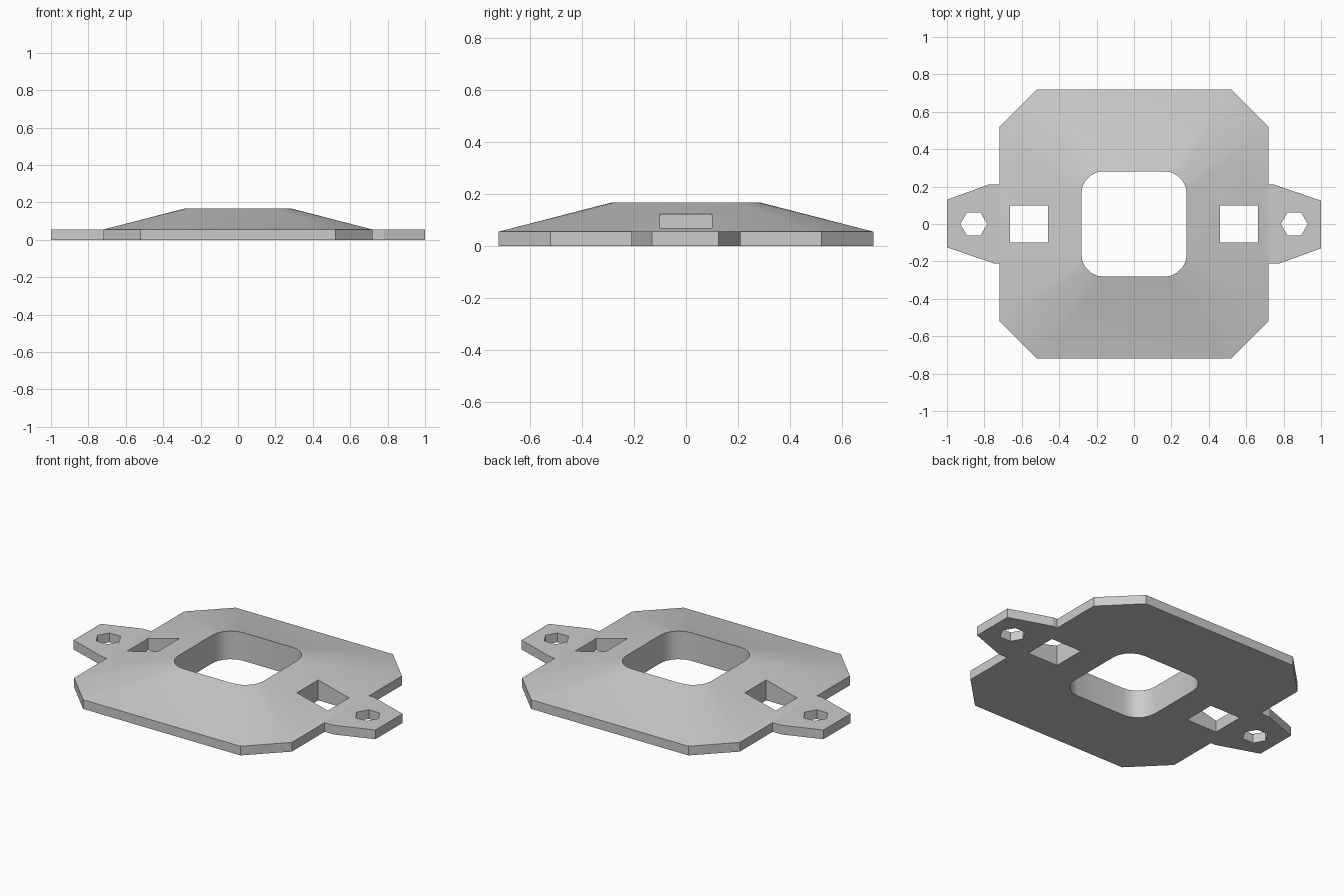
import bpy, bmesh, math

cube = bpy.data.objects.get("Cube")
if cube:
    bpy.data.objects.remove(cube, do_unlink=True)

RIM, TOP = 0.055, 0.168      # heights of the rim and the opening
HALF, CHAMFER = 0.72, 0.2    # octagonal outline
OPEN, RADIUS = 0.282, 0.12   # rounded square opening

grey = bpy.data.materials.new("plain grey")
grey.use_nodes = True
grey.diffuse_color = (0.6, 0.6, 0.6, 1)
grey.node_tree.nodes["Principled BSDF"].inputs["Base Color"].default_value = grey.diffuse_color


def make_object(name, bm):
    bmesh.ops.recalc_face_normals(bm, faces=bm.faces)
    mesh = bpy.data.meshes.new(name)
    bm.to_mesh(mesh)
    bm.free()
    mesh.materials.append(grey)
    obj = bpy.data.objects.new(name, mesh)
    bpy.context.collection.objects.link(obj)
    return obj


def prism(name, outline, z0, z1):
    bm = bmesh.new()
    base = bm.faces.new([bm.verts.new((x, y, z0)) for x, y in outline])
    new = bmesh.ops.extrude_face_region(bm, geom=[base], use_keep_orig=True)["geom"]
    bmesh.ops.translate(bm, vec=(0, 0, z1 - z0),
                        verts=[v for v in new if isinstance(v, bmesh.types.BMVert)])
    return make_object(name, bm)


def ring(cx, cy, r, count, start=0.0, sweep=math.tau):
    return [(cx + r * math.cos(start + sweep * i / count),
             cy + r * math.sin(start + sweep * i / count)) for i in range(count)]


def cut(target, cutter):
    mod = target.modifiers.new("cut", "BOOLEAN")
    mod.operation, mod.solver, mod.object = "DIFFERENCE", "EXACT", cutter
    bpy.context.view_layer.objects.active = target
    bpy.ops.object.modifier_apply(modifier=mod.name)
    bpy.data.objects.remove(cutter, do_unlink=True)


# Outlines of the chamfered plate and the rounded opening
inner = HALF - CHAMFER
octagon = [(sx * a, sy * b) for sx in (1, -1) for sy in (1, -1)
           for a, b in ((HALF, inner), (inner, HALF))]
opening = []
for k in range(4):
    angle = k * math.pi / 2
    c = OPEN - RADIUS
    sx, sy = ((1, 1), (-1, 1), (-1, -1), (1, -1))[k]
    opening += ring(sx * c, sy * c, RADIUS, 5, angle, math.pi / 2)
    end = angle + math.pi / 2
    opening.append((sx * c + RADIUS * math.cos(end), sy * c + RADIUS * math.sin(end)))

# Sloped body: hull of the plate and the raised opening
bm = bmesh.new()
for outline, z in ((octagon, 0), (octagon, RIM), (opening, TOP)):
    for x, y in outline:
        bm.verts.new((x, y, z))
bmesh.ops.convex_hull(bm, input=bm.verts)
bmesh.ops.dissolve_limit(bm, angle_limit=0.002, verts=bm.verts, edges=bm.edges)
body = make_object("sloped_plate", bm)
cut(body, prism("opening_cutter", opening, -0.1, 0.3))

# Square slots and mounting tabs, turned half a circle for the other side
for side, s in (("left", 1), ("right", -1)):
    slot = [(0.46, -0.1), (0.664, -0.1), (0.664, 0.1), (0.46, 0.1)]
    cut(body, prism("slot_cutter", [(s * x, s * y) for x, y in slot], -0.1, 0.3))
    tab = [(HALF, -0.21), (0.78, -0.21), (1, -0.13), (1, 0.125), (0.75, 0.21), (HALF, 0.21)]
    ear = prism(side + "_mounting_tab", [(s * x, s * y) for x, y in tab], 0, RIM)
    cut(ear, prism("bolt_cutter", ring(s * 0.857, 0, 0.072, 6), -0.1, 0.2))

# Soft slopes and rounded opening, crisp edges
bpy.ops.object.select_all(action="DESELECT")
body.select_set(True)
bpy.context.view_layer.objects.active = body
bpy.ops.object.shade_smooth_by_angle(angle=math.radians(30))
